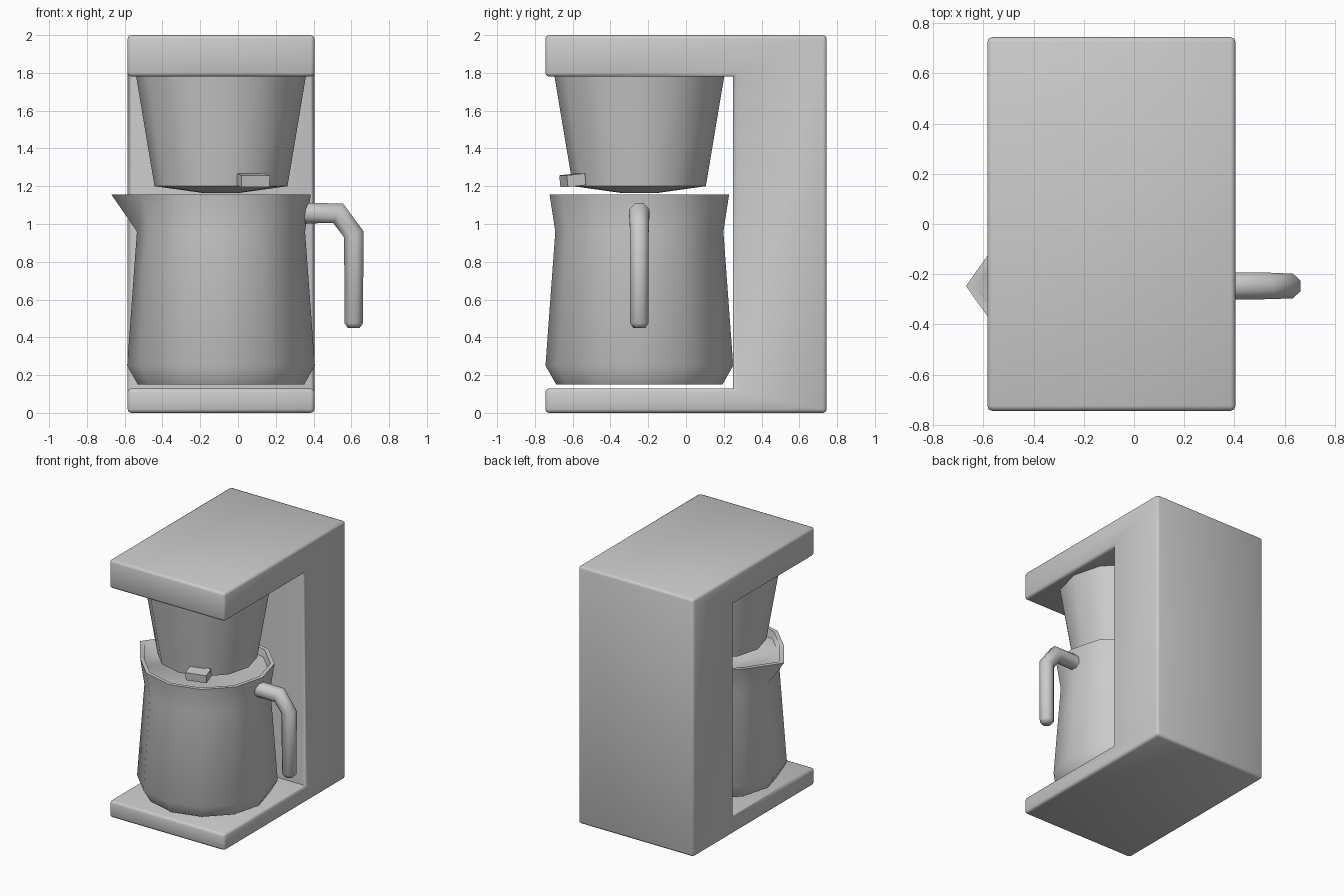
import bpy, bmesh, math
from mathutils import Vector, Matrix

if "Cube" in bpy.data.objects:
    bpy.data.objects.remove(bpy.data.objects["Cube"])

CX, CY = -0.09, -0.247   # shared axis of jug and dripper
SIDES = 12


def finish(name, bm, angle=60):
    bmesh.ops.recalc_face_normals(bm, faces=bm.faces)
    me = bpy.data.meshes.new(name)
    bm.to_mesh(me)
    bm.free()
    ob = bpy.data.objects.new(name, me)
    bpy.context.collection.objects.link(ob)
    bpy.ops.object.select_all(action='DESELECT')
    ob.select_set(True)
    bpy.context.view_layer.objects.active = ob
    bpy.ops.object.shade_smooth_by_angle(angle=math.radians(angle))
    return ob


def loft(name, rings):
    """Skin a list of equal-sized point rings and cap both ends."""
    bm = bmesh.new()
    vs = [[bm.verts.new(p) for p in ring] for ring in rings]
    n = len(vs[0])
    for a, b in zip(vs, vs[1:]):
        for i in range(n):
            j = (i + 1) % n
            bm.faces.new((a[i], a[j], b[j], b[i]))
    bm.faces.new(vs[0])
    bm.faces.new(vs[-1])
    return finish(name, bm)


def circle(r, z, spout=0.0):
    """Ring round the shared axis; the vertex facing -x is pulled out by spout."""
    pts = []
    for i in range(SIDES):
        a = 2 * math.pi * i / SIDES
        rr = r + (spout if i == SIDES // 2 else 0)
        pts.append((CX + rr * math.cos(a), CY + rr * math.sin(a), z))
    return pts


# Machine body: C-shaped side profile, convex edges rounded
profile = [(-0.745, 0), (0.745, 0), (0.745, 2), (-0.745, 2),
           (-0.745, 1.78), (0.25, 1.78), (0.25, 0.13), (-0.745, 0.13)]
bm = bmesh.new()
face = bm.faces.new([bm.verts.new((-0.585, y, z)) for y, z in profile])
ext = bmesh.ops.extrude_face_region(bm, geom=[face])
bmesh.ops.translate(bm, vec=(0.99, 0, 0),
                    verts=[g for g in ext['geom'] if isinstance(g, bmesh.types.BMVert)])
bmesh.ops.recalc_face_normals(bm, faces=bm.faces)
bm.normal_update()
bmesh.ops.bevel(bm, geom=[e for e in bm.edges if e.is_convex], offset=0.02,
                segments=2, profile=0.5, affect='EDGES')
finish("machine_body", bm)

# Jug with pouring spout, thin rim and recessed lid
loft("jug", [circle(0.44, 0.15), circle(0.497, 0.25), circle(0.445, 0.96),
             circle(0.475, 1.155, 0.105), circle(0.445, 1.155, 0.095),
             circle(0.435, 1.10)])

# Filter dripper with shallow conical underside
loft("filter_dripper", [circle(0.10, 1.165), circle(0.352, 1.2), circle(0.45, 1.785)])

# Small tab on the dripper
bm = bmesh.new()
bmesh.ops.create_cube(bm, size=1.0)
bmesh.ops.scale(bm, vec=(0.155, 0.10, 0.062), verts=bm.verts)
bmesh.ops.transform(bm, verts=bm.verts, matrix=Matrix.Translation((0.08, -0.60, 1.232))
                    @ Matrix.Rotation(math.radians(15), 4, 'Z')
                    @ Matrix.Rotation(math.radians(6), 4, 'X'))
finish("dripper_tab", bm, 30)

# Jug handle: octagonal tube along (x, z, travel angle, thickness, mitre)
path = [(0.33, 1.057, 0, 1.1, 1), (0.53, 1.057, -26, 1.08, 1.1),
        (0.613, 0.945, -72, 1, 1.1), (0.613, 0.475, -90, 1, 1),
        (0.613, 0.45, -90, 0.65, 1)]
rings = []
for x, z, ang, s, mitre in path:
    t = math.radians(ang)
    normal = Vector((-math.sin(t), 0, math.cos(t)))
    ring = []
    for k in range(8):
        a = math.radians(22.5 + 45 * k)
        r = 0.053 * s
        ring.append(Vector((x, CY, z)) + normal * r * mitre * math.cos(a)
                    + Vector((0, r * math.sin(a), 0)))
    rings.append(ring)
loft("jug_handle", rings)
